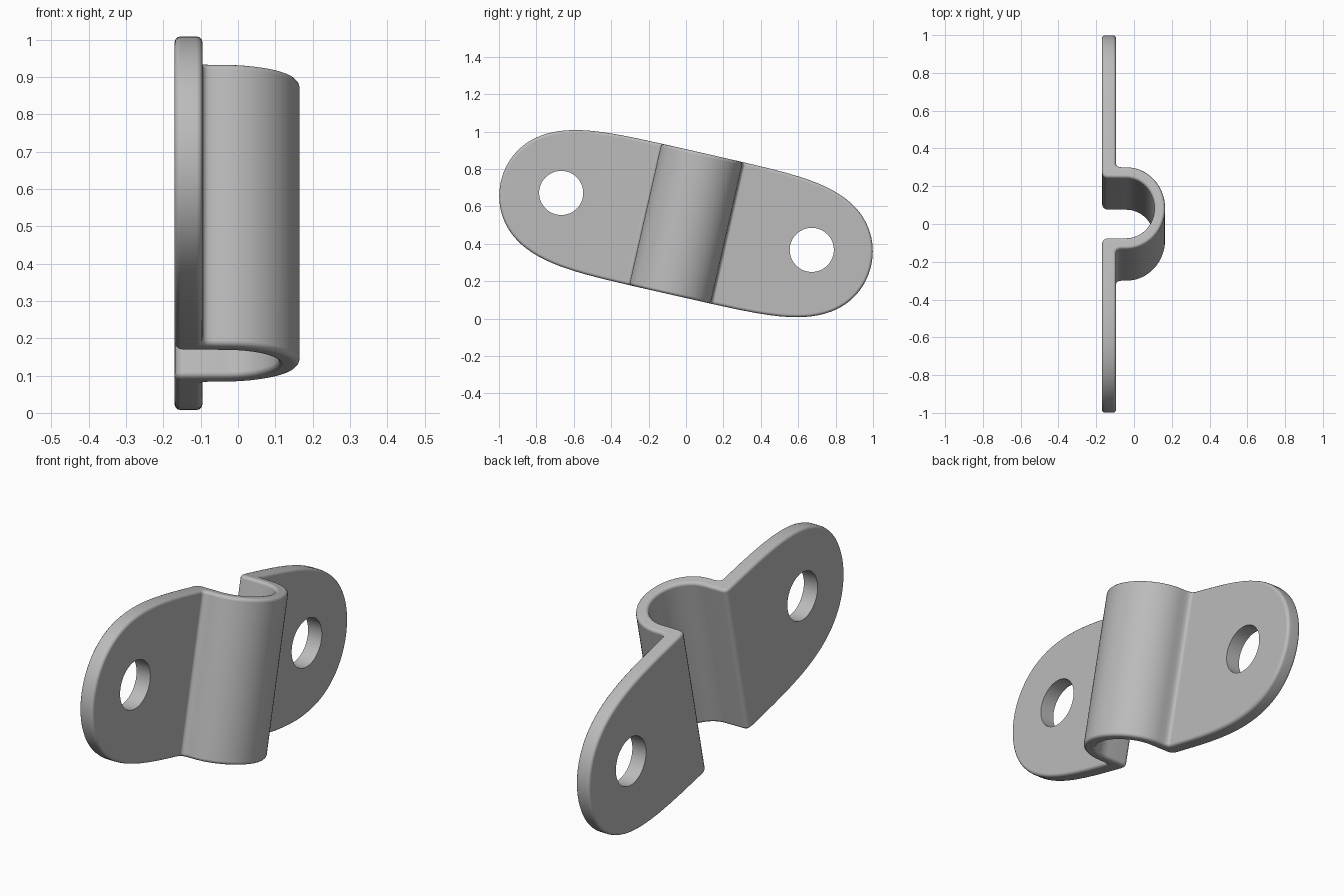
import bpy
import bmesh
from math import sin, cos, pi, radians
from mathutils import Matrix

cube = bpy.data.objects.get("Cube")
if cube:
    bpy.data.objects.remove(cube, do_unlink=True)

HALF_LEN, HALF_WID = 1.015, 0.388
POWER = 4.8
BACK, FRONT = -0.17, -0.095
TILT = Matrix.Translation((0, 0, 0.508)) @ Matrix.Rotation(radians(-12.8), 4, "X")

# Plain grey metal
steel = bpy.data.materials.new("grey_metal")
steel.use_nodes = True
steel.diffuse_color = (0.5, 0.5, 0.5, 1)
bsdf = steel.node_tree.nodes["Principled BSDF"]
bsdf.inputs["Base Color"].default_value = (0.5, 0.5, 0.5, 1)
bsdf.inputs["Roughness"].default_value = 0.5


def half_width(u):
    return HALF_WID * max(0, 1 - abs(u / HALF_LEN) ** POWER) ** 0.5


# Half profile: pairs of (x, u) for the front and back skins, tip to crown
stations = []
for i in range(25):
    u = HALF_LEN * cos(i / 24 * radians(88.5)) ** (2 / POWER)
    if u > 0.27:
        stations.append(((FRONT, u), (BACK, u)))
stations += [((FRONT, 0.24), (BACK, 0.2)),
             ((-0.09, 0.23), (-0.167, 0.182)),
             ((-0.08, 0.225), (-0.16, 0.17)),
             ((-0.065, 0.223), (-0.145, 0.163))]
for i in range(17):
    a = i / 16 * pi / 2
    stations.append(((-0.04 + 0.205 * sin(a), 0.223 * cos(a)),
                     (-0.04 + 0.148 * sin(a), 0.162 * cos(a))))
# Mirror the half to get the whole strap
stations += [tuple((x, -u) for x, u in s) for s in reversed(stations[:-1])]

# Strap body: rings of four points joined along the profile
bm = bmesh.new()
rings = []
for (fx, fu), (bx, bu) in stations:
    fw, bw = half_width(fu), half_width(bu)
    rings.append([bm.verts.new(p) for p in
                  ((fx, fu, -fw), (fx, fu, fw), (bx, bu, bw), (bx, bu, -bw))])
for a, b in zip(rings, rings[1:]):
    for k in range(4):
        n = (k + 1) % 4
        bm.faces.new((a[k], a[n], b[n], b[k]))
bmesh.ops.remove_doubles(bm, verts=bm.verts, dist=0.0005)
bmesh.ops.dissolve_limit(bm, angle_limit=radians(0.2), verts=bm.verts, edges=bm.edges)
bmesh.ops.recalc_face_normals(bm, faces=bm.faces)
mesh = bpy.data.meshes.new("strap_clamp")
bm.to_mesh(mesh)
bm.free()
mesh.materials.append(steel)
strap = bpy.data.objects.new("strap_clamp", mesh)
bpy.context.collection.objects.link(strap)

# Softened rim
bevel = strap.modifiers.new("rounded_rim", "BEVEL")
bevel.width = 0.016
bevel.segments = 3
bevel.limit_method = "ANGLE"
bevel.angle_limit = radians(50)

# Screw holes, one in each flange
cutters = []
for side in (-1, 1):
    bpy.ops.mesh.primitive_cylinder_add(vertices=48, radius=0.118, depth=0.3,
                                        location=(-0.13, side * 0.687, 0.012),
                                        rotation=(0, pi / 2, 0))
    cutter = bpy.context.object
    cutter.name = "hole_cutter"
    cutter.hide_render = True
    cutter.data.materials.append(steel)
    cut = strap.modifiers.new("screw_hole", "BOOLEAN")
    cut.operation = "DIFFERENCE"
    cut.solver = "EXACT"
    cut.object = cutter
    cutters.append(cutter)

bpy.ops.object.select_all(action="DESELECT")
strap.select_set(True)
bpy.context.view_layer.objects.active = strap
for name in [m.name for m in strap.modifiers]:
    bpy.ops.object.modifier_apply(modifier=name)
for cutter in cutters:
    bpy.data.objects.remove(cutter, do_unlink=True)

# Smooth shading with flat flanges, then tilt into place
bpy.ops.object.shade_smooth_by_angle(angle=radians(40))
weighted = strap.modifiers.new("flat_flanges", "WEIGHTED_NORMAL")
weighted.keep_sharp = True
strap.data.transform(TILT)
